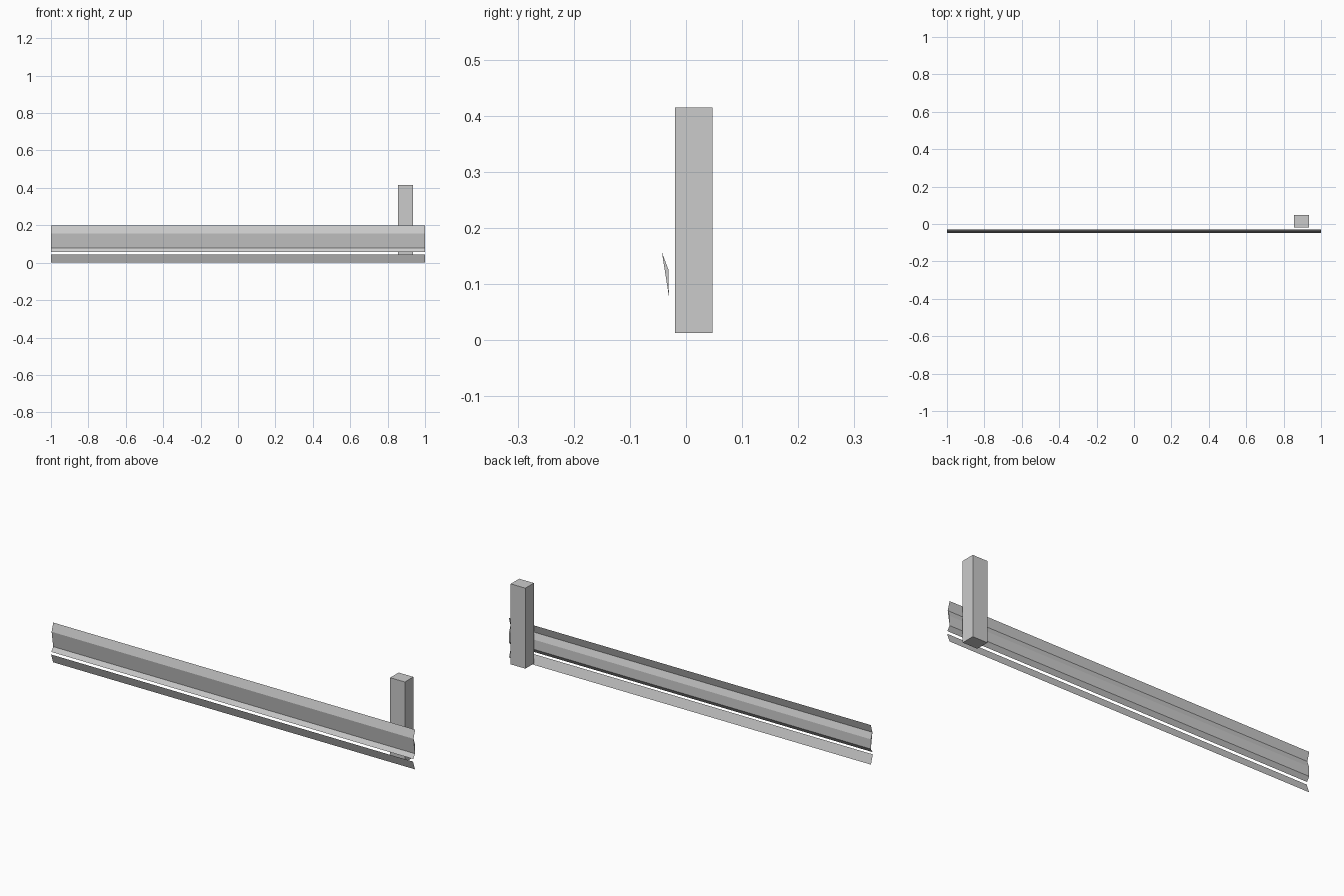
import bpy, bmesh

if "Cube" in bpy.data.objects:
    bpy.data.objects.remove(bpy.data.objects["Cube"])


def extrude_profile(name, pts, half=1.0, closed=False):
    """Sweep a (y, z) profile along x; closed profiles get end caps."""
    bm = bmesh.new()
    left = [bm.verts.new((-half, y, z)) for y, z in pts]
    right = [bm.verts.new((half, y, z)) for y, z in pts]
    n = len(pts)
    for i in range(n if closed else n - 1):
        j = (i + 1) % n
        bm.faces.new((left[i], left[j], right[j], right[i]))
    if closed:
        bm.faces.new(left)
        bm.faces.new(right[::-1])
        bmesh.ops.recalc_face_normals(bm, faces=bm.faces)
    me = bpy.data.meshes.new(name)
    bm.to_mesh(me)
    bm.free()
    ob = bpy.data.objects.new(name, me)
    bpy.context.collection.objects.link(ob)
    return ob


def box(name, lo, hi):
    bpy.ops.mesh.primitive_cube_add(size=1, location=[(a + b) / 2 for a, b in zip(lo, hi)])
    ob = bpy.context.object
    ob.name = name
    ob.scale = [b - a for a, b in zip(lo, hi)]
    return ob


# Folded sheet rail: top flange, thickened web, short lip, separate lower flange
crest, valley = (-0.043, 0.157), (-0.0305, 0.078)
extrude_profile("rail_top_flange", [(-0.030, 0.198), crest])
extrude_profile("rail_web", [crest, (-0.0315, 0.126), valley], closed=True)
extrude_profile("rail_lip", [valley, (-0.045, 0.057)])
extrude_profile("rail_lower_flange", [(-0.047, 0.045), (-0.031, 0.0)])

# Support post behind the rail
box("post", (0.855, -0.02, 0.013), (0.936, 0.047, 0.415))
